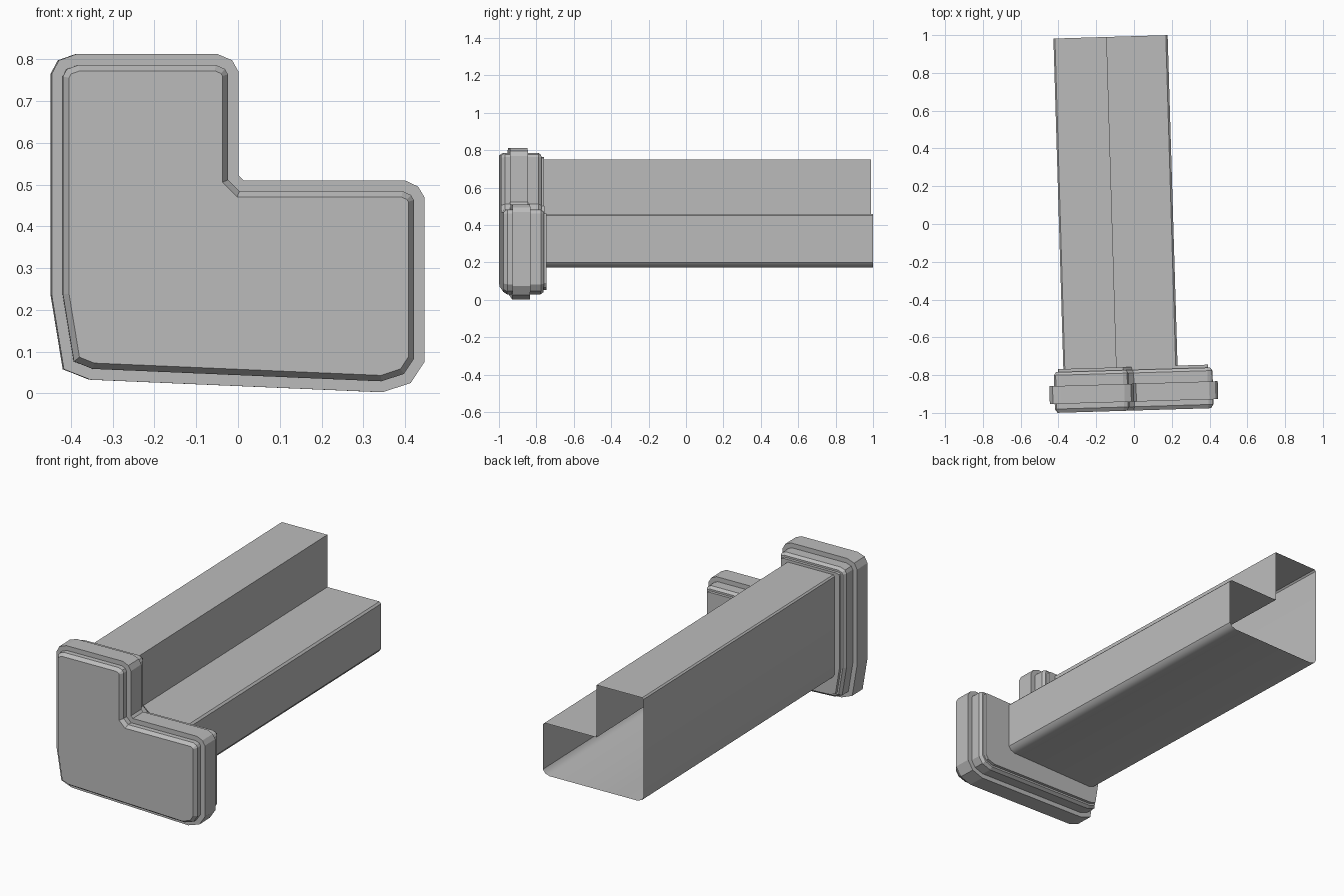
import bpy, bmesh
from mathutils import Vector

cube = bpy.data.objects.get("Cube")
if cube:
    bpy.data.objects.remove(cube, do_unlink=True)

TILT = 0.03          # slight turn about the vertical axis
grey = bpy.data.materials.new("mid_grey")
grey.use_nodes = True
grey.diffuse_color = (0.5, 0.5, 0.5, 1)
grey.node_tree.nodes["Principled BSDF"].inputs["Base Color"].default_value = (0.5, 0.5, 0.5, 1)


def inset(points, d):
    """Move a clockwise outline inward by d with mitred corners."""
    result = []
    for i, p in enumerate(points):
        p = Vector(p)
        a = (p - Vector(points[i - 1])).normalized()
        b = (Vector(points[(i + 1) % len(points)]) - p).normalized()
        na, nb = Vector((a.y, -a.x)), Vector((b.y, -b.x))
        result.append(p + (na + nb) * d / (1 + na.dot(nb)))
    return result


def loft(name, outline, sections, closed_ends, shift=0):
    """Skin an x-z outline along y; each section is (y, inset)."""
    bm = bmesh.new()
    rings = [[bm.verts.new((p.x + shift, y, p.y)) for p in inset(outline, d)]
             for y, d in sections]
    n = len(outline)
    for r, s in zip(rings, rings[1:]):
        for i in range(n):
            bm.faces.new((r[i], r[(i + 1) % n], s[(i + 1) % n], s[i]))
    if closed_ends:
        bm.faces.new(rings[0])
        bm.faces.new(rings[-1])
        bmesh.ops.recalc_face_normals(bm, faces=bm.faces)
    mesh = bpy.data.meshes.new(name)
    bm.to_mesh(mesh)
    bm.free()
    mesh.materials.append(grey)
    obj = bpy.data.objects.new(name, mesh)
    obj.rotation_euler.z = TILT
    bpy.context.collection.objects.link(obj)
    return obj


# L-shaped end cap: bevelled face, raised middle band, bevelled back, small lip
cap_outline = [(-0.447, 0.765), (-0.43, 0.797), (-0.388, 0.812), (-0.05, 0.812),
               (-0.015, 0.797), (0, 0.77), (0, 0.522), (0.012, 0.51), (0.398, 0.51),
               (0.43, 0.495), (0.445, 0.47), (0.445, 0.075), (0.412, 0.025),
               (0.345, 0.003), (-0.355, 0.033), (-0.418, 0.058), (-0.447, 0.235)]
cap_sections = [(-0.987, 0.04), (-0.967, 0.026), (-0.94, 0.026), (-0.94, 0),
                (-0.845, 0), (-0.845, 0.026), (-0.788, 0.026), (-0.772, 0.038),
                (-0.772, 0.048), (-0.756, 0.048)]
loft("end_cap", cap_outline, cap_sections, True, -0.027)

# Thin L-shaped tube, open at the back
tube_outline = [(-0.397, 0.742), (-0.389, 0.75), (-0.115, 0.75), (-0.115, 0.46),
                (0.198, 0.46), (0.208, 0.45), (0.208, 0.2), (0.195, 0.182),
                (0.168, 0.172), (-0.36, 0.172), (-0.387, 0.182), (-0.397, 0.2)]
tube = loft("open_tube", tube_outline, [(-0.756, 0), (0.994, 0)], False)
bpy.context.view_layer.objects.active = tube
tube.select_set(True)
bpy.ops.object.shade_smooth_by_angle(angle=0.6)
